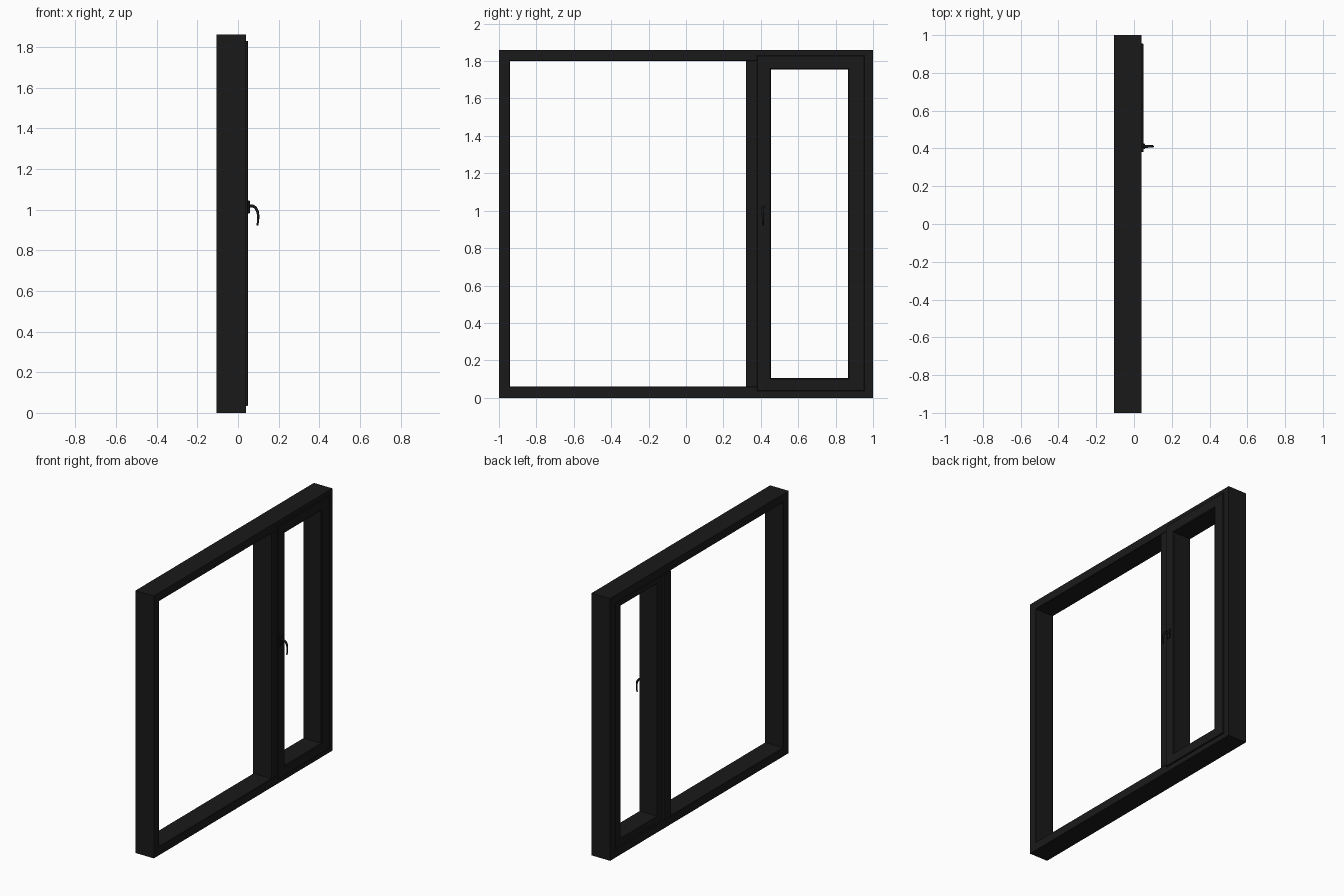
import bpy, bmesh

if "Cube" in bpy.data.objects:
    bpy.data.objects.remove(bpy.data.objects["Cube"])

black = bpy.data.materials.new("black_paint")
black.diffuse_color = (0.01, 0.01, 0.01, 1)
black.use_nodes = True
black.node_tree.nodes["Principled BSDF"].inputs["Base Color"].default_value = black.diffuse_color


def finish(name, bm):
    bmesh.ops.recalc_face_normals(bm, faces=bm.faces[:])
    me = bpy.data.meshes.new(name)
    bm.to_mesh(me)
    bm.free()
    me.materials.append(black)
    ob = bpy.data.objects.new(name, me)
    bpy.context.collection.objects.link(ob)
    return ob


def box(name, x0, x1, y0, y1, z0, z1, bevel=0.0):
    bm = bmesh.new()
    bmesh.ops.create_cube(bm, size=1)
    for v in bm.verts:
        v.co = ((x0 + x1) / 2 + v.co.x * (x1 - x0),
                (y0 + y1) / 2 + v.co.y * (y1 - y0),
                (z0 + z1) / 2 + v.co.z * (z1 - z0))
    if bevel:
        bmesh.ops.bevel(bm, geom=bm.edges[:], offset=bevel, segments=2,
                        profile=0.5, affect='EDGES')
    return finish(name, bm)


def mitred_frame(name, outer, inner, profile):
    """Four mitred bars; profile = (fraction from outer to inner, x)."""
    def corners(r):
        y0, y1, z0, z1 = r
        return [(y0, z0), (y1, z0), (y1, z1), (y0, z1)]
    co, ci = corners(outer), corners(inner)
    for i, side in enumerate(("bottom", "right", "top", "left")):
        bm = bmesh.new()
        ends = []
        for k in (i, (i + 1) % 4):
            ends.append([bm.verts.new((x, co[k][0] + (ci[k][0] - co[k][0]) * t,
                                       co[k][1] + (ci[k][1] - co[k][1]) * t))
                         for t, x in profile])
        n = len(profile)
        for j in range(n):
            m = (j + 1) % n
            bm.faces.new((ends[0][j], ends[0][m], ends[1][m], ends[1][j]))
        bm.faces.new(ends[0])
        bm.faces.new(ends[1])
        finish(name + "_" + side, bm)


# Outer frame
mitred_frame("outer_frame", (-1, 1, 0, 1.86), (-0.94, 0.94, 0.06, 1.80),
             [(0, -0.105), (0.96, -0.105), (1, -0.102),
              (1, 0.037), (0.96, 0.04), (0, 0.04)])

# Upright between the fixed light and the opening sash
box("mullion", -0.105, 0.04, 0.32, 0.398, 0.06, 1.80)

# Opening sash with a lip overlapping the outer frame
mitred_frame("sash", (0.38, 0.955, 0.035, 1.83), (0.455, 0.866, 0.105, 1.755),
             [(0, 0.04), (0, 0.047), (0.04, 0.05), (0.93, 0.05), (1, 0.045),
              (1, -0.092), (0.28, -0.092), (0.28, 0.04)])

# Handle plate
box("handle_plate", 0.048, 0.058, 0.397, 0.425, 0.98, 1.045, 0.003)

# Curved lever
cu = bpy.data.curves.new("handle_lever", 'CURVE')
cu.dimensions = '3D'
cu.bevel_depth = 0.008
cu.bevel_resolution = 3
cu.use_fill_caps = True
sp = cu.splines.new('BEZIER')
path = [(0.052, 1.018, 1.0), (0.078, 1.015, 0.9), (0.094, 0.995, 0.85),
        (0.099, 0.965, 0.75), (0.096, 0.922, 0.6)]
sp.bezier_points.add(len(path) - 1)
for p, (x, z, r) in zip(sp.bezier_points, path):
    p.co = (x, 0.411, z)
    p.radius = r
    p.handle_left_type = p.handle_right_type = 'AUTO'
cu.materials.append(black)
lever = bpy.data.objects.new("handle_lever", cu)
bpy.context.collection.objects.link(lever)
